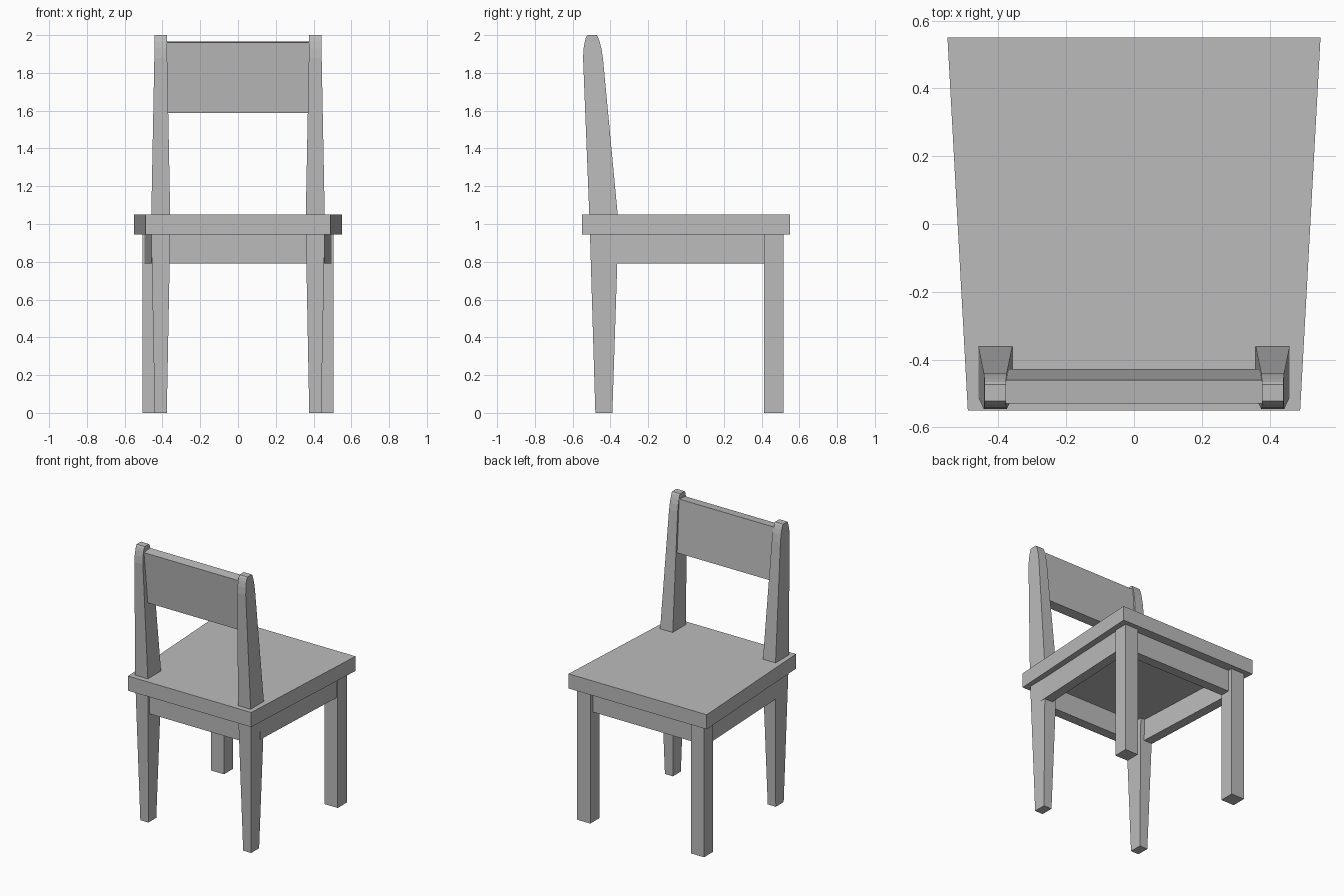
import bpy
import bmesh

if "Cube" in bpy.data.objects:
    bpy.data.objects.remove(bpy.data.objects["Cube"])

wood = bpy.data.materials.new("plain_grey")
wood.diffuse_color = (0.5, 0.5, 0.5, 1)
wood.use_nodes = True
wood.node_tree.nodes["Principled BSDF"].inputs["Base Color"].default_value = wood.diffuse_color


def loft(name, rings):
    """Join matching rings of points into a closed solid."""
    bm = bmesh.new()
    loops = [[bm.verts.new(p) for p in ring] for ring in rings]
    n = len(loops[0])
    for a, b in zip(loops, loops[1:]):
        for i in range(n):
            j = (i + 1) % n
            bm.faces.new((a[i], a[j], b[j], b[i]))
    bm.faces.new(loops[0])
    bm.faces.new(loops[-1])
    bmesh.ops.recalc_face_normals(bm, faces=bm.faces)
    mesh = bpy.data.meshes.new(name)
    bm.to_mesh(mesh)
    bm.free()
    mesh.materials.append(wood)
    obj = bpy.data.objects.new(name, mesh)
    bpy.context.collection.objects.link(obj)
    return obj


def prism(name, plan, z0, z1):
    return loft(name, [[(x, y, z) for x, y in plan] for z in (z0, z1)])


def rect(x0, x1, y0, y1):
    return [(x0, y0), (x1, y0), (x1, y1), (x0, y1)]


# Tapered seat board
prism("seat", [(-0.49, -0.55), (0.49, -0.55), (0.55, 0.55), (-0.55, 0.55)], 0.945, 1.05)

# Rear leg sections: height, rear y, fore y, half width
sections = [
    (0.00, -0.480, -0.390, 0.032),
    (1.00, -0.510, -0.357, 0.051),
    (1.88, -0.545, -0.440, 0.034),
    (1.93, -0.542, -0.448, 0.033),
    (1.965, -0.536, -0.457, 0.032),
    (1.99, -0.529, -0.466, 0.032),
    (2.00, -0.522, -0.473, 0.032),
]
for s, side in ((-1, "left"), (1, "right")):
    # Leg that continues upward as the back post
    cx = s * 0.409
    loft(side + "_back_post",
         [[(x, y, z) for x, y in rect(cx - w, cx + w, y0, y1)] for z, y0, y1, w in sections])
    # Straight leg on the wide side of the seat
    prism(side + "_straight_leg", rect(s * 0.40, s * 0.505, 0.412, 0.516), 0, 0.95)
    # Side rail following the taper of the seat
    prism(side + "_side_rail",
          [(s * 0.39, -0.40), (s * 0.458, -0.40), (s * 0.497, 0.45), (s * 0.43, 0.45)],
          0.79, 0.95)

# Cross rails under the seat
prism("narrow_cross_rail", rect(-0.40, 0.40, -0.49, -0.42), 0.79, 0.95)
prism("wide_cross_rail", rect(-0.43, 0.43, 0.415, 0.485), 0.79, 0.95)

# Leaning backrest board
board = [(-0.53, 1.96), (-0.46, 1.967), (-0.427, 1.595), (-0.497, 1.588)]
loft("backrest", [[(x, y, z) for y, z in board] for x in (-0.385, 0.385)])
